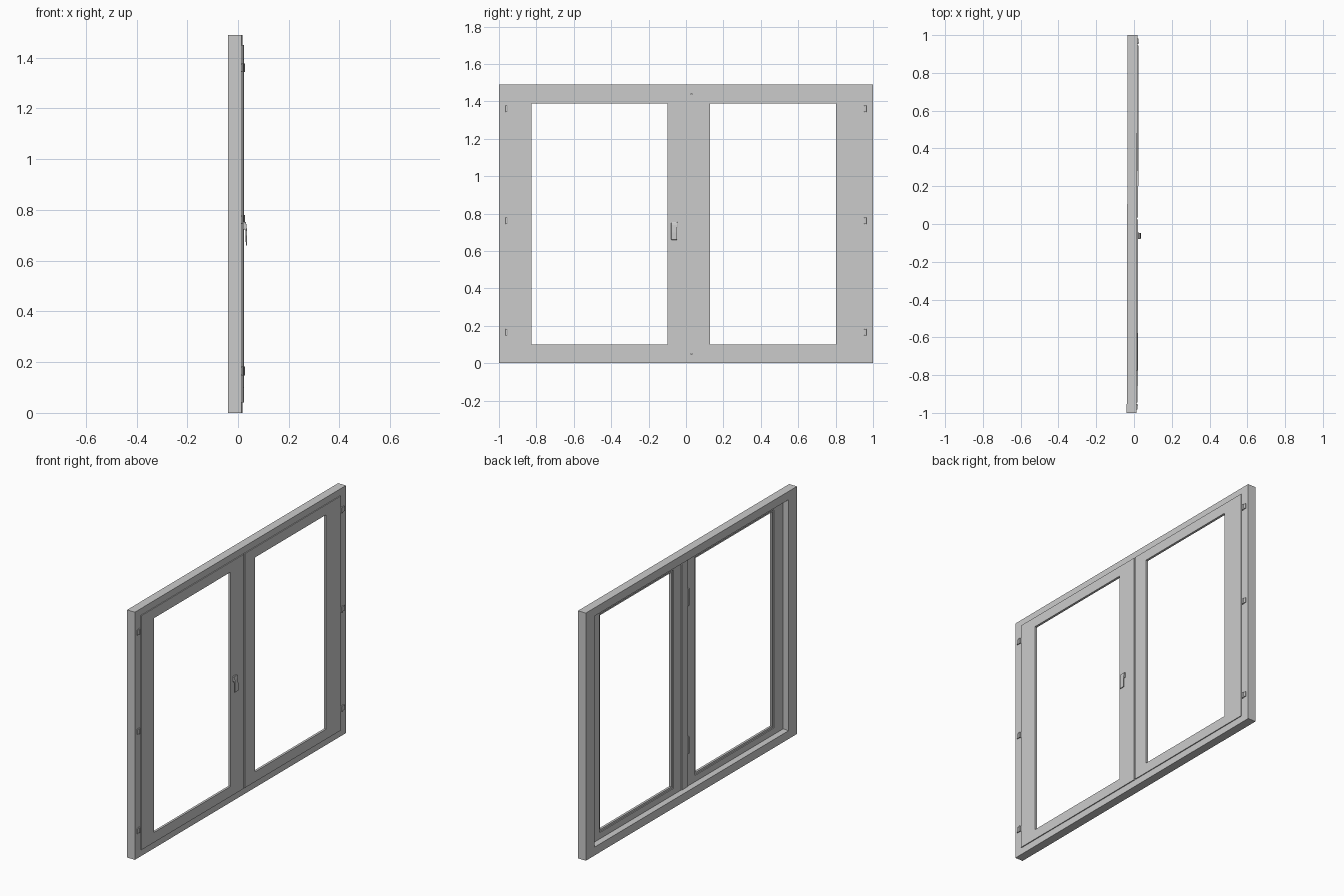
import bpy, bmesh, math
from mathutils import Matrix

if "Cube" in bpy.data.objects:
    bpy.data.objects.remove(bpy.data.objects["Cube"])

TILT = Matrix.Rotation(-0.0025, 4, 'Z')  # window stands very slightly turned


def finish(name, bm, bevel=0):
    bmesh.ops.recalc_face_normals(bm, faces=bm.faces)
    mesh = bpy.data.meshes.new(name)
    bm.to_mesh(mesh)
    bm.free()
    mesh.transform(TILT)
    ob = bpy.data.objects.new(name, mesh)
    bpy.context.collection.objects.link(ob)
    if bevel:
        mod = ob.modifiers.new("soft_edges", 'BEVEL')
        mod.width = bevel
        mod.segments = 2
    return ob


def box(name, x0, x1, y0, y1, z0, z1, bevel=0):
    bm = bmesh.new()
    m = Matrix.Translation(((x0+x1)/2, (y0+y1)/2, (z0+z1)/2))
    bmesh.ops.create_cube(bm, size=1, matrix=m @ Matrix.Diagonal((x1-x0, y1-y0, z1-z0, 1)))
    return finish(name, bm, bevel)


def ring(name, sections):
    """Mitred rectangular ring; each section is (x, y0, y1, z0, z1), joined in a closed loop."""
    bm = bmesh.new()
    loops = [[bm.verts.new((x, y, z)) for y, z in ((y0, z0), (y1, z0), (y1, z1), (y0, z1))]
             for x, y0, y1, z0, z1 in sections]
    for i, a in enumerate(loops):
        b = loops[(i + 1) % len(loops)]
        for j in range(4):
            k = (j + 1) % 4
            bm.faces.new((a[j], a[k], b[k], b[j]))
    return finish(name, bm)


def extrude_profile(name, profile, y0, y1, bevel=0):
    bm = bmesh.new()
    f = bm.faces.new([bm.verts.new((x, y0, z)) for x, z in profile])
    new = bmesh.ops.extrude_face_region(bm, geom=[f])['geom']
    bmesh.ops.translate(bm, vec=(0, y1-y0, 0), verts=[v for v in new if isinstance(v, bmesh.types.BMVert)])
    return finish(name, bm, bevel)


# Fixed outer frame with a rebate for the sashes
H = 1.49
ring("outer_frame", [(-0.036, -1, 1, 0, H), (0.016, -1, 1, 0, H),
                     (0.016, -0.925, 0.925, 0.05, H-0.05),
                     (-0.036, -0.92, 0.92, 0.05, H-0.05)])

# Two sashes: overlapping front lip, stepped back edge
def sash(name, y0, y1, o0, o1, in0, in1):
    z0, z1, p0, p1 = 0.04, 1.45, 0.10, 1.39
    ring(name, [(0.022, y0, y1, z0, z1), (0.022, o0, o1, p0, p1),
                (0.008, o0, o1, p0, p1), (0.008, o0-0.012, o1+0.012, p0-0.012, p1+0.012),
                (0.002, o0-0.012, o1+0.012, p0-0.012, p1+0.012),
                (0.002, y0+in0, y1-in1, z0+0.01, z1-0.01),
                (0.0165, y0+in0, y1-in1, z0+0.01, z1-0.01),
                (0.0165, y0, y1, z0, z1)])

sash("left_sash", -0.945, 0.025, -0.825, -0.10, 0.02, 0.045)
sash("right_sash", 0.035, 0.945, 0.128, 0.803, 0.005, 0.02)

# Meeting strip behind the joint, with two lock keeps
box("meeting_strip", -0.004, 0.017, -0.012, 0.045, 0.052, 1.438)
for z in (0.30, 1.19):
    box("lock_keep", -0.008, 0.004, -0.022, -0.012, z-0.05, z+0.05)

# Hinges: barrel plus leaf, three per side
for side in (-1, 1):
    for z in (0.165, 0.762, 1.36):
        y = side * 0.967
        box("hinge_leaf", 0.015, 0.021, y-0.015, y+0.015, z-0.015, z+0.015)
        bm = bmesh.new()
        bmesh.ops.create_cone(bm, cap_ends=True, segments=16, radius1=0.006, radius2=0.006,
                              depth=0.034, matrix=Matrix.Translation((0.0185, y-side*0.008, z)))
        hinge = finish("hinge_barrel", bm)
        for p in hinge.data.polygons:
            p.use_smooth = len(p.vertices) == 4

# Handle: rose and hanging lever
box("handle_rose", 0.021, 0.027, -0.08, -0.046, 0.722, 0.755, 0.002)
extrude_profile("handle_lever", [(0.026, 0.752), (0.031, 0.752), (0.034, 0.738), (0.036, 0.70),
                                 (0.036, 0.66), (0.031, 0.66), (0.030, 0.715), (0.026, 0.725)],
                -0.079, -0.047, 0.0015)
